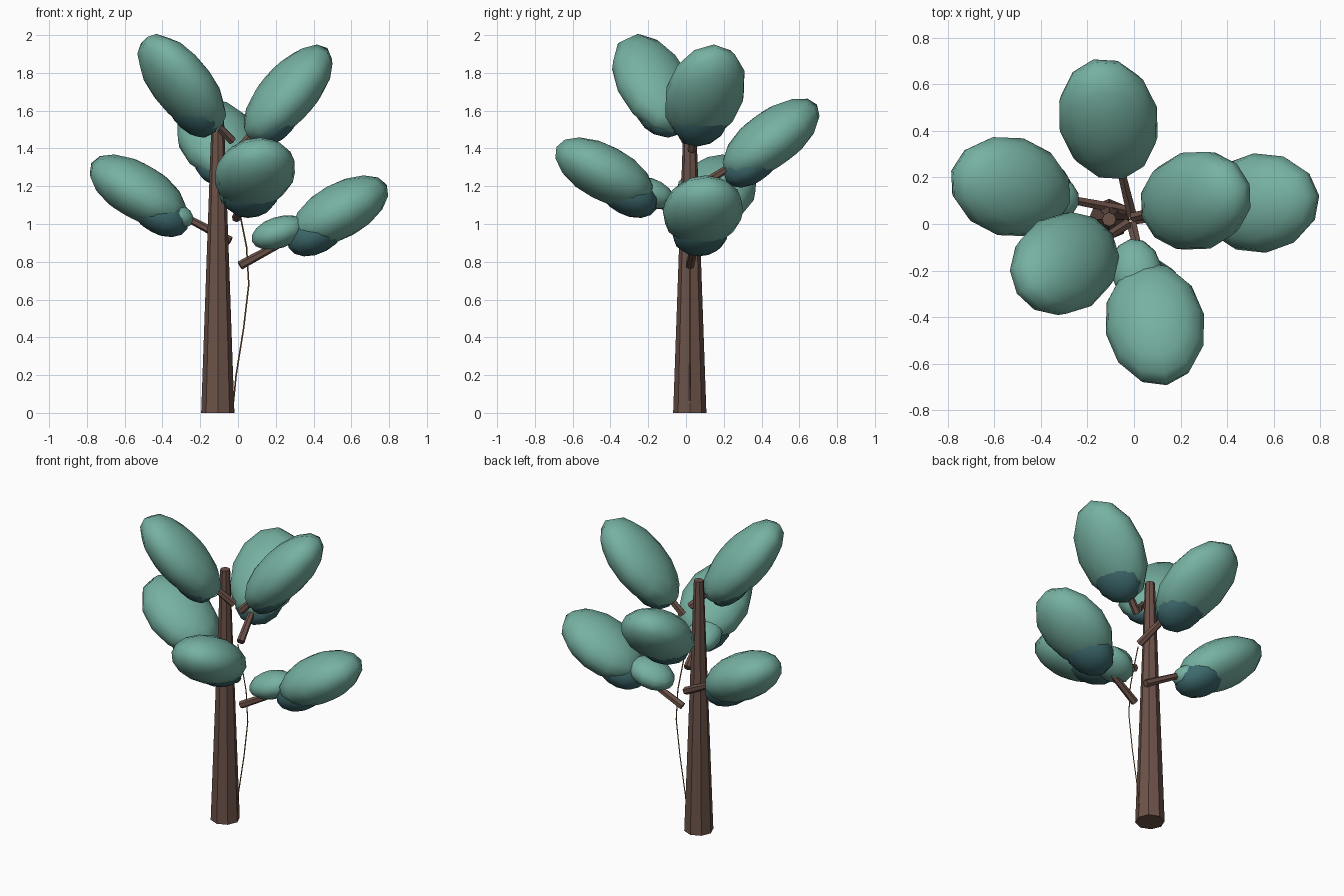
import bpy, bmesh, math
from mathutils import Matrix, Vector

if "Cube" in bpy.data.objects:
    bpy.data.objects.remove(bpy.data.objects["Cube"])


def material(name, rgb):
    m = bpy.data.materials.new(name)
    lin = [((c / 255 + 0.055) / 1.055) ** 2.4 for c in rgb]
    m.diffuse_color = (*lin, 1)
    m.use_nodes = True
    m.node_tree.nodes["Principled BSDF"].inputs["Base Color"].default_value = m.diffuse_color
    return m


bark = material("brown bark", (108, 82, 73))
leaf = material("sea green foliage", (118, 177, 162))
shade = material("dark teal foliage", (62, 106, 110))
vine_mat = material("tan vine", (150, 112, 66))


def add_object(name, bm, mat, smooth):
    me = bpy.data.meshes.new(name)
    bm.to_mesh(me)
    bm.free()
    for p in me.polygons:
        p.use_smooth = smooth
    me.materials.append(mat)
    ob = bpy.data.objects.new(name, me)
    bpy.context.collection.objects.link(ob)
    return ob


def rod(name, start, end, r1, r2, sides, mat):
    """Tapered flat-sided cylinder between two points."""
    start, end = Vector(start), Vector(end)
    d = end - start
    bm = bmesh.new()
    turn = d.to_track_quat('Z', 'Y').to_matrix().to_4x4()
    bmesh.ops.create_cone(bm, cap_ends=True, segments=sides, radius1=r1, radius2=r2,
                          depth=d.length,
                          matrix=Matrix.Translation((start + end) / 2) @ turn)
    add_object(name, bm, mat, False)


def frame(az, tilt):
    """Outward, sideways and upward axes of a tilted leaf clump."""
    a, t = math.radians(az), math.radians(tilt)
    out = Vector((math.cos(t) * math.cos(a), math.cos(t) * math.sin(a), math.sin(t)))
    side = Vector((-math.sin(a), math.cos(a), 0))
    return out, side, out.cross(side)


def clump(name, centre, axes, size, mat):
    """Low-poly smooth ellipsoid."""
    m = Matrix([axes[i] * size[i] for i in range(3)]).transposed().to_4x4()
    bm = bmesh.new()
    bmesh.ops.create_uvsphere(bm, u_segments=12, v_segments=8, radius=1,
                              matrix=Matrix.Translation(centre) @ m)
    add_object(name, bm, mat, True)


# Trunk
rod("trunk", (-0.107, 0.02, 0), (-0.107, 0.02, 1.64), 0.088, 0.03, 8, bark)

# name, centre, azimuth, tilt, half length, underside (shift, thickness), branch start
crowns = [
    ("right", (0.54, 0.09, 1.07), 7, 29, 0.285, (0.165, 0.11), (0.01, 0.02, 0.78)),
    ("left", (-0.53, 0.16, 1.175), 165, 30, 0.295, (0.165, 0.11), (-0.04, 0.06, 0.91)),
    ("front", (0.09, -0.43, 1.27), 281, 28, 0.295, (0.165, 0.11), (-0.01, 0.0, 1.03)),
    ("back", (-0.11, 0.45, 1.45), 104, 36, 0.31, (0.16, 0.105), (-0.01, 0.04, 1.18)),
    ("upper_right", (0.265, 0.10, 1.69), 17, 48, 0.325, (0.15, 0.10), (0.0, 0.03, 1.39)),
    ("upper_left", (-0.298, -0.17, 1.74), 212, 49, 0.33, (0.15, 0.10), (-0.03, 0.0, 1.44)),
]
for name, c, az, tilt, length, (shift, thick), root in crowns:
    c = Vector(c)
    axes = frame(az, tilt)
    clump(name + "_foliage", c, axes, (length, 0.215, 0.145), leaf)
    under = c - axes[0] * shift - axes[2] * 0.04
    clump(name + "_foliage_underside", under, axes, (0.17, 0.15, thick), shade)
    rod(name + "_branch", root, c - axes[0] * 0.1, 0.024, 0.016, 6, bark)

# Small inner clumps beside the lower branches
for name, c, az, tilt, size in [
        ("right", (0.215, 0.05, 0.955), 7, 18, (0.15, 0.12, 0.083)),
        ("front", (0.01, -0.20, 1.165), 281, 18, (0.145, 0.11, 0.08)),
        ("left", (-0.33, 0.11, 1.045), 165, 18, (0.10, 0.09, 0.065))]:
    clump(name + "_inner_foliage", Vector(c), frame(az, tilt), size, leaf)

# Thin hanging vine
cu = bpy.data.curves.new("vine", 'CURVE')
cu.dimensions = '3D'
cu.bevel_depth = 0.004
cu.bevel_resolution = 0
cu.use_fill_caps = True
pts = [(-0.025, 0.05), (-0.01, 0.2), (0.03, 0.45), (0.057, 0.68),
       (0.045, 0.88), (0.015, 1.03), (-0.015, 1.17)]
sp = cu.splines.new('POLY')
sp.points.add(len(pts) - 1)
for p, (x, z) in zip(sp.points, pts):
    p.co = (x, 0.02, z, 1)
cu.materials.append(vine_mat)
bpy.context.collection.objects.link(bpy.data.objects.new("vine", cu))
